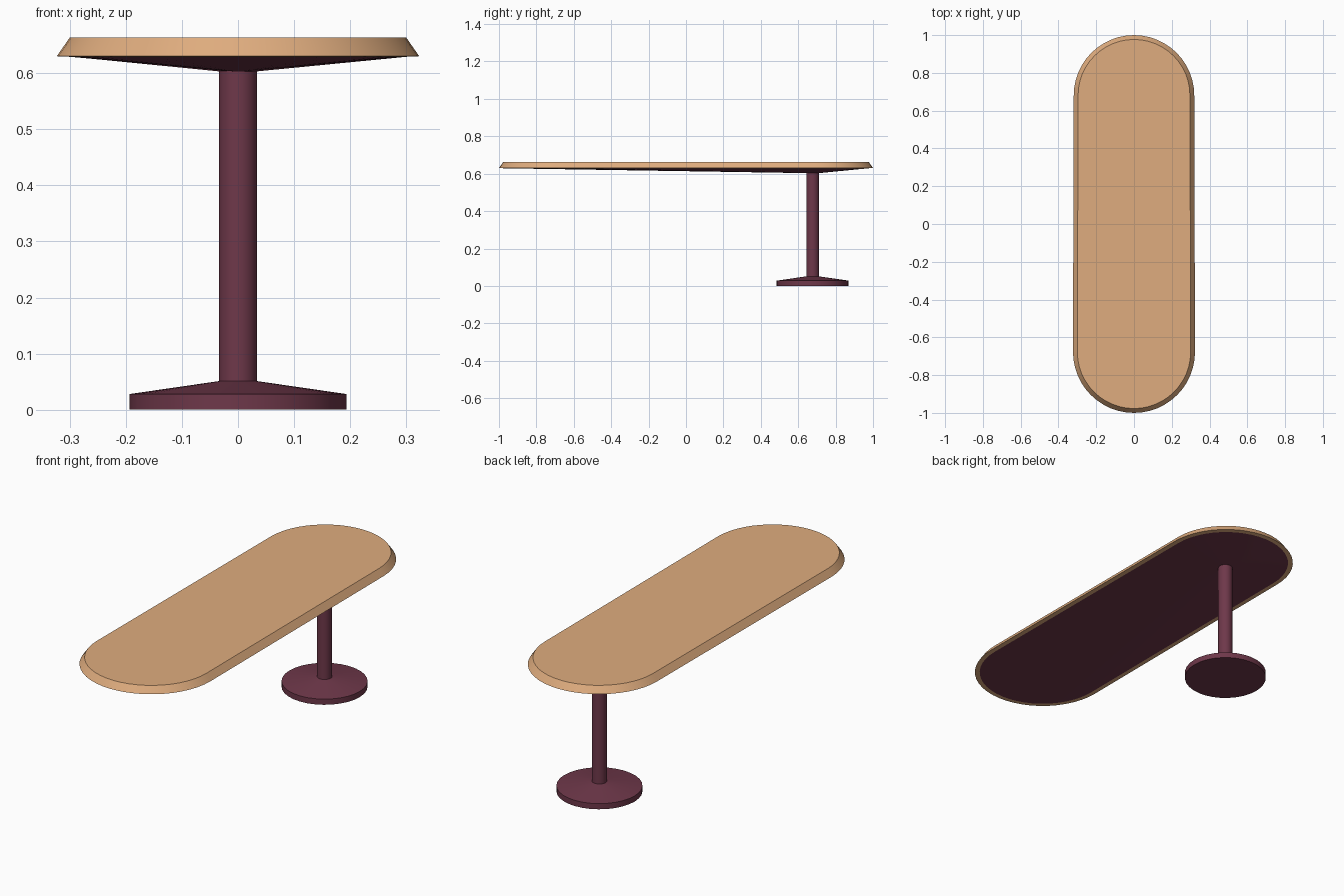
import bpy, bmesh, math

if "Cube" in bpy.data.objects:
    bpy.data.objects.remove(bpy.data.objects["Cube"])

HUB_Y = 0.677      # pedestal sits under the rear rounded end
SEG = 24           # segments per rounded end


def material(name, rgb):
    m = bpy.data.materials.new(name)
    m.diffuse_color = (*rgb, 1)
    m.use_nodes = True
    m.node_tree.nodes["Principled BSDF"].inputs["Base Color"].default_value = m.diffuse_color
    return m


wood = material("light wood", (0.74, 0.415, 0.21))
plum = material("dark plum", (0.157, 0.039, 0.068))


def outline(inset):
    """Stadium outline, slightly narrower at the rear end."""
    pts = []
    for sign, r in ((1, 0.319), (-1, 0.323)):
        cy = sign * (1 - r)
        for i in range(SEG + 1):
            a = math.pi * i / SEG
            pts.append((sign * (r - inset) * math.cos(a),
                        cy + sign * (r - inset) * math.sin(a)))
    return pts


def loft(name, loops, mats, band_mat, cap_mats):
    """Skin a stack of equal-length loops, listed from top to bottom."""
    bm = bmesh.new()
    rings = [[bm.verts.new(p) for p in loop] for loop in loops]
    n = len(rings[0])
    for k in range(len(rings) - 1):
        a, b = rings[k], rings[k + 1]
        for i in range(n):
            j = (i + 1) % n
            f = bm.faces.new((a[i], b[i], b[j], a[j]))
            f.material_index = band_mat[k]
    bm.faces.new(rings[0]).material_index = cap_mats[0]
    bm.faces.new(rings[-1][::-1]).material_index = cap_mats[1]
    bmesh.ops.recalc_face_normals(bm, faces=bm.faces)
    me = bpy.data.meshes.new(name)
    bm.to_mesh(me)
    bm.free()
    for m in mats:
        me.materials.append(m)
    ob = bpy.data.objects.new(name, me)
    bpy.context.collection.objects.link(ob)
    bpy.ops.object.select_all(action='DESELECT')
    ob.select_set(True)
    bpy.context.view_layer.objects.active = ob
    bpy.ops.object.shade_smooth_by_angle(angle=math.radians(25))
    return ob


def circle(r, z, n=32):
    return [(r * math.cos(2 * math.pi * i / n),
             HUB_Y + r * math.sin(2 * math.pi * i / n), z) for i in range(n)]


# Tabletop: bevelled wooden edge, dark underside sloping down to the pedestal
inner = outline(0.023)
hub = []
for x, y in inner:
    a = math.atan2(y - HUB_Y, x)
    hub.append((0.034 * math.cos(a), HUB_Y + 0.034 * math.sin(a), 0.603))
loft("tabletop",
     [[(x, y, 0.663) for x, y in inner],
      [(x, y, 0.630) for x, y in outline(0)],
      [(x, y, 0.629) for x, y in inner],
      hub],
     [wood, plum], [0, 0, 1], [0, 1])

# Pedestal: column flaring into a shallow cone and a round foot
loft("pedestal",
     [circle(0.034, 0.604), circle(0.034, 0.051),
      circle(0.193, 0.028), circle(0.193, 0.0)],
     [plum], [0, 0, 0], [0, 0])
for o in bpy.data.objects:
    if o.name == "pedestal":
        # keep the cone-to-foot edge crisp
        o.data.update()
